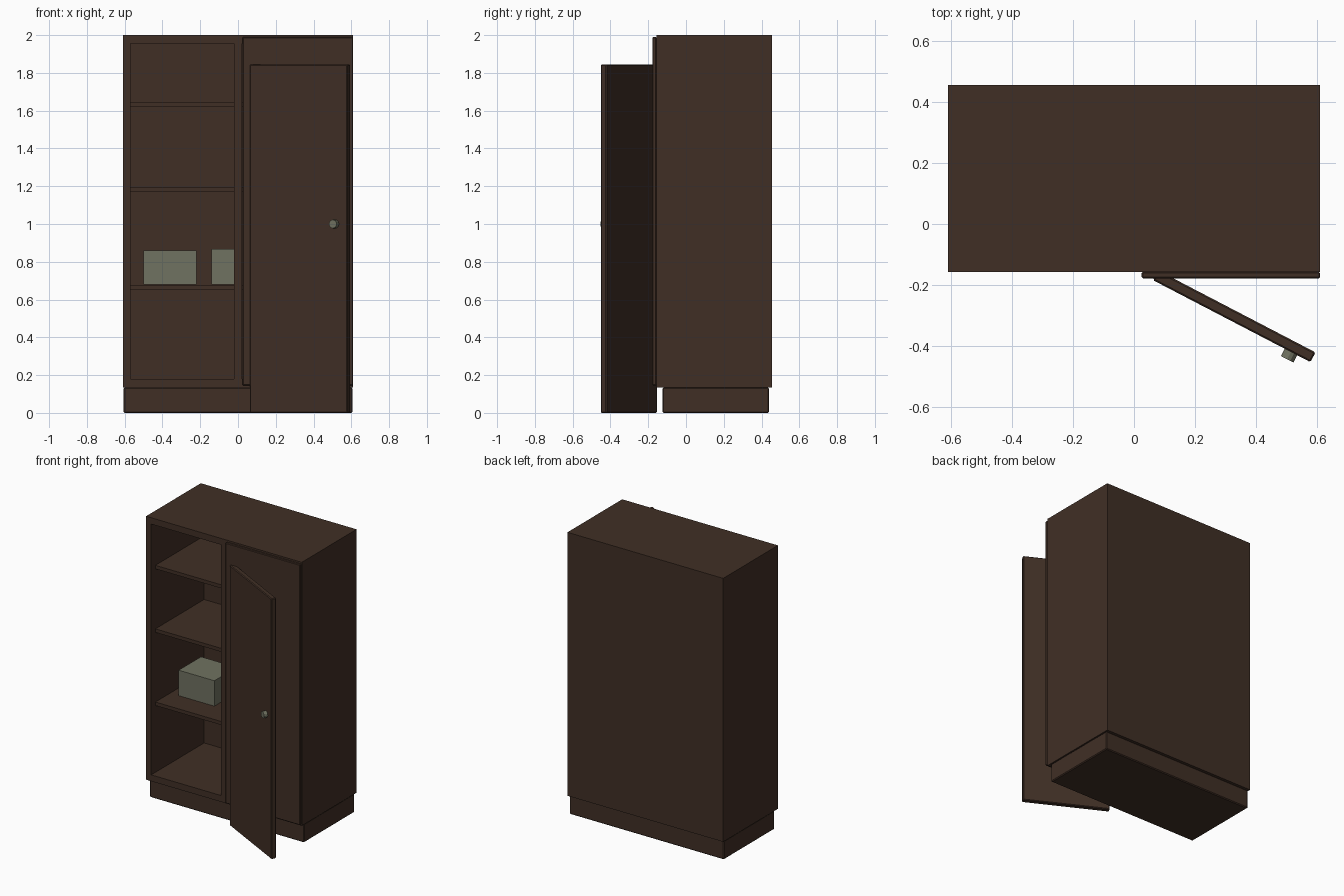
import bpy, math
from mathutils import Matrix, Vector

if "Cube" in bpy.data.objects:
    bpy.data.objects.remove(bpy.data.objects["Cube"])


def material(name, rgb):
    m = bpy.data.materials.new(name)
    m.diffuse_color = (*rgb, 1)
    m.use_nodes = True
    m.node_tree.nodes["Principled BSDF"].inputs["Base Color"].default_value = m.diffuse_color
    return m


wood = material("dark_brown_wood", (0.051, 0.028, 0.0185))
grey = material("grey_green", (0.162, 0.168, 0.119))


def box(name, x, y, z, mat=wood, bevel=0.0):
    """Box from (min, max) pairs on each axis, with an optional small bevel."""
    lo, hi = Vector((x[0], y[0], z[0])), Vector((x[1], y[1], z[1]))
    bpy.ops.mesh.primitive_cube_add(size=1)
    ob = bpy.context.object
    ob.name = name
    ob.data.transform(Matrix.Translation((lo + hi) / 2) @ Matrix.Diagonal((*(hi - lo), 1)))
    ob.data.materials.append(mat)
    if bevel:
        mod = ob.modifiers.new("Soft edge", "BEVEL")
        mod.width = bevel
        mod.segments = 1
    return ob


# Plinth
box("plinth", (-0.605, 0.605), (-0.125, 0.44), (0, 0.134), bevel=0.006)

# Carcass: outer panels, centre divider and back
W, T, F, B = 0.61, 0.04, -0.157, 0.455
Z0, Z1 = 0.134, 2.0
for side, a in (("left", -W), ("right", W - T)):
    box(side + "_side_panel", (a, a + T), (F, B), (Z0, Z1))
box("divider", (-0.022, 0.022), (F, 0.44), (Z0 + 0.045, Z1 - 0.045))
box("bottom_panel", (-W + T, W - T), (F, B), (Z0, Z0 + 0.045))
box("top_panel", (-W + T, W - T), (F, B), (Z1 - 0.045, Z1))
box("back_panel", (-W + T, W - T), (0.435, B), (Z0 + 0.045, Z1 - 0.045))

# Shelves
for i, top in enumerate((0.677, 1.195, 1.645)):
    box(f"shelf_{i + 1}", (-W + T, W - T), (-0.11, 0.437), (top - 0.025, top))

# Storage boxes on the lowest shelf
box("storage_box_1", (-0.5, -0.22), (0.05, 0.3), (0.68, 0.86), grey)
box("storage_box_2", (-0.14, -0.01), (0.07, 0.3), (0.68, 0.867), grey)

# Closed door on the right
box("closed_door", (0.025, W), (-0.178, F), (0.145, 1.99), bevel=0.004)

# Open door leaf and its knob, built flat and swung about the hinge corner
swing = Matrix.Translation((0.062, -0.184, 0)) @ Matrix.Rotation(math.radians(-27.5), 4, "Z")
leaf = box("open_door", (0, 0.582), (0, 0.036), (0, 1.845), bevel=0.005)
leaf.matrix_world = swing

bpy.ops.mesh.primitive_cylinder_add(vertices=12, radius=0.023, depth=0.03)
knob = bpy.context.object
knob.name = "knob"
knob.data.materials.append(grey)
knob.matrix_world = swing @ Matrix.Translation((0.51, -0.012, 1.0)) @ Matrix.Rotation(math.pi / 2, 4, "X")
